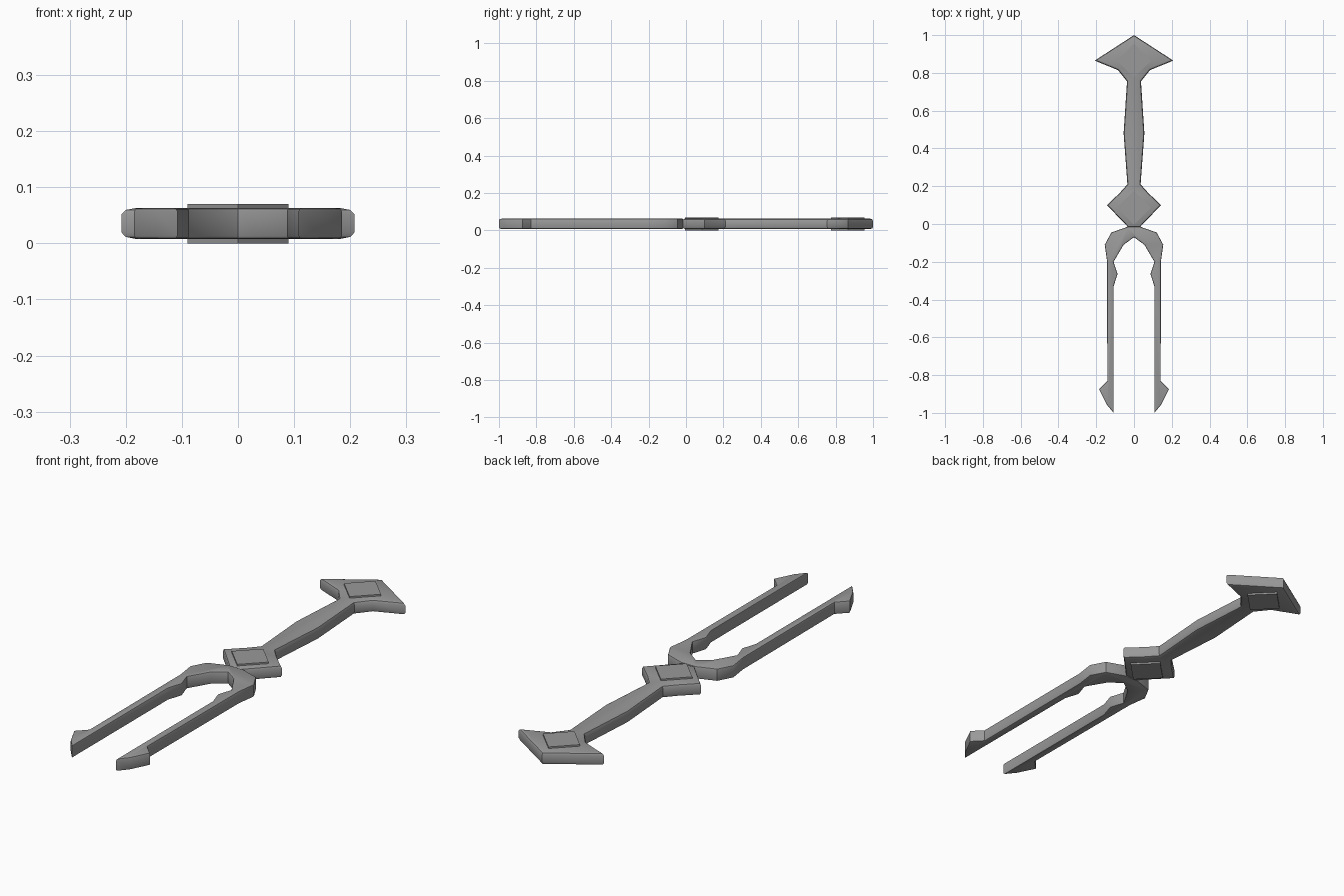
import bpy, bmesh, math

cube = bpy.data.objects.get("Cube")
if cube:
    bpy.data.objects.remove(cube, do_unlink=True)

grey = bpy.data.materials.new("steel grey")
grey.use_nodes = True
tone = (0.32, 0.32, 0.32, 1)
grey.diffuse_color = tone
grey.node_tree.nodes["Principled BSDF"].inputs["Base Color"].default_value = tone


def slab(name, half, low, high, rim=0, segments=2):
    """Extrude a half outline mirrored over x = 0, with rounded rims."""
    outline = half + [(-x, y) for x, y in reversed(half) if x > 0]
    bm = bmesh.new()
    base = bm.faces.new([bm.verts.new((x, y, low)) for x, y in outline])
    grown = bmesh.ops.extrude_face_region(bm, geom=[base], use_keep_orig=True)
    for v in grown["geom"]:
        if isinstance(v, bmesh.types.BMVert):
            v.co.z = high
    bmesh.ops.recalc_face_normals(bm, faces=bm.faces)
    if rim:
        edges = [e for e in bm.edges if abs(e.verts[0].co.z - e.verts[1].co.z) < 1e-5]
        bmesh.ops.bevel(bm, geom=edges, offset=rim, segments=segments,
                        profile=0.5, affect='EDGES', clamp_overlap=True)
    mesh = bpy.data.meshes.new(name)
    bm.to_mesh(mesh)
    bm.free()
    mesh.materials.append(grey)
    obj = bpy.data.objects.new(name, mesh)
    bpy.context.collection.objects.link(obj)
    bpy.ops.object.select_all(action='DESELECT')
    obj.select_set(True)
    bpy.context.view_layer.objects.active = obj
    bpy.ops.object.shade_smooth_by_angle(angle=math.radians(35))
    return obj


# Arrow-shaped pommel, swelling grip and diamond guard
slab("handle", [
    (0, 1.0), (0.208, 0.865), (0.085, 0.815), (0.037, 0.755), (0.055, 0.48),
    (0.035, 0.21), (0.075, 0.165), (0.143, 0.10), (0.03, -0.018)],
    0.008, 0.063, rim=0.012)

# Two-pronged blade with inner barbs and outward hooks
slab("fork", [
    (0.035, -0.015), (0.12, -0.045), (0.155, -0.11), (0.143, -0.195),
    (0.141, -0.83), (0.185, -0.875), (0.145, -0.955), (0.108, -1.0),
    (0.108, -0.33), (0.087, -0.265), (0.108, -0.2), (0.055, -0.11), (0, -0.07)],
    0.008, 0.063, rim=0.006)

# Raised diamond plates, standing proud on both sides
for name, y in (("pommel_plate", 0.865), ("guard_plate", 0.085)):
    r = 0.09
    slab(name, [(0, y + r), (r, y), (0, y - r)], 0, 0.07)
